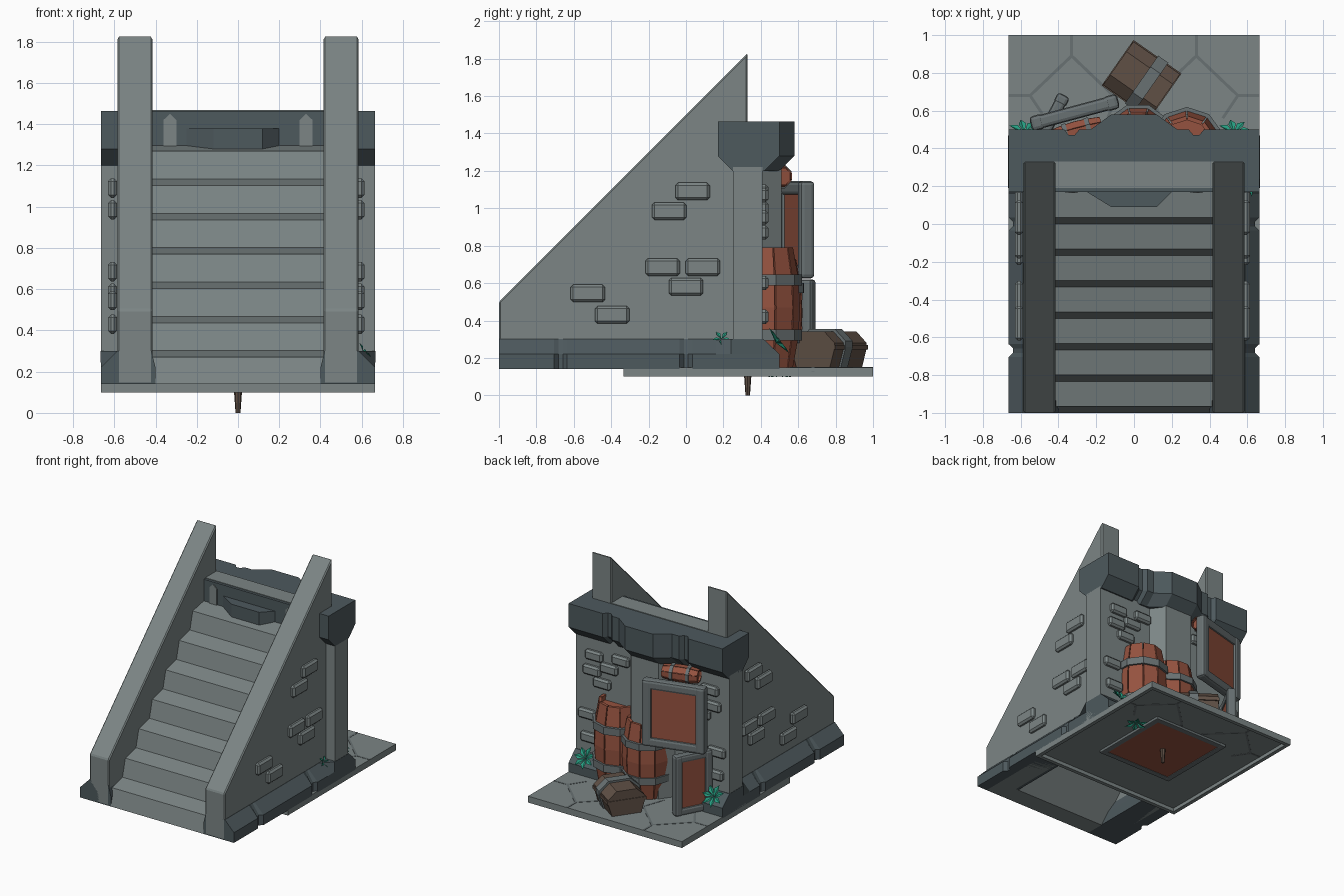
import bpy, bmesh, math
from mathutils import Matrix, Vector

cube = bpy.data.objects.get("Cube")
if cube:
    bpy.data.objects.remove(cube, do_unlink=True)


def material(name, *rgb):
    m = bpy.data.materials.new(name)
    m.use_nodes = True
    m.diffuse_color = (*rgb, 1)
    m.node_tree.nodes["Principled BSDF"].inputs["Base Color"].default_value = (*rgb, 1)
    return m


STONE = material("light stone", .20, .235, .235)
DARK = material("dark stone", .075, .1, .11)
METAL = material("grey iron", .14, .165, .17)
RUST = material("rust wood", .30, .085, .05)
BROWN = material("brown wood", .115, .08, .06)
LEAF = material("teal leaf", .02, .34, .22)


def finish(name, bm, mat, bevel=0, loc=(0, 0, 0), rot=(0, 0, 0), segments=1):
    bmesh.ops.recalc_face_normals(bm, faces=bm.faces)
    me = bpy.data.meshes.new(name)
    bm.to_mesh(me)
    bm.free()
    me.materials.append(mat)
    ob = bpy.data.objects.new(name, me)
    bpy.context.collection.objects.link(ob)
    ob.location, ob.rotation_euler = loc, rot
    if bevel:
        mod = ob.modifiers.new("bevel", "BEVEL")
        mod.width, mod.segments, mod.limit_method = bevel, segments, 'ANGLE'
    return ob


def add_loft(bm, rings, closed=False):
    vs = [[bm.verts.new(p) for p in r] for r in rings]
    pairs = list(zip(vs, vs[1:])) + ([(vs[-1], vs[0])] if closed else [])
    for a, b in pairs:
        for i in range(len(a)):
            j = (i + 1) % len(a)
            bm.faces.new((a[i], a[j], b[j], b[i]))
    if not closed:
        bm.faces.new(vs[0])
        bm.faces.new(vs[-1])


def loft(name, rings, mat, **kw):
    bm = bmesh.new()
    add_loft(bm, rings)
    return finish(name, bm, mat, **kw)


def extrude_x(name, profile, x0, x1, mat, **kw):
    return loft(name, [[(x, y, z) for y, z in profile] for x in (x0, x1)], mat, **kw)


def add_box(bm, lo, hi):
    mid = [(a + b) / 2 for a, b in zip(lo, hi)]
    size = [b - a for a, b in zip(lo, hi)]
    bmesh.ops.create_cube(bm, size=1, matrix=Matrix.Translation(mid) @ Matrix.Diagonal((*size, 1)))


def boxes(name, spans, mat, **kw):
    bm = bmesh.new()
    for lo, hi in spans:
        add_box(bm, lo, hi)
    return finish(name, bm, mat, **kw)


# Staircase with slanted risers and a hollow underside
steps, rise = 7, .1665
profile = []
for i in range(steps):
    d = i * rise
    profile += [(-1 + d, .14 if i == 0 else .135 + d), (-.965 + d, .27 + d)]
profile += [(.19, 1.30), (.19, 1.18), (-.85, .14)]
extrude_x("stairs", profile, -.43, .43, STONE)

# Side walls, plinths and raised wall bricks
side_bricks = [(.035, 1.09), (-.09, .985), (-.125, .685), (.09, .685), (0, .58), (-.525, .545), (-.395, .43)]
back_bricks = [(.5, 1.07), (.37, 1.0), (.52, .95), (.43, .87), (.56, .60), (.54, .42), (.27, 1.09)]
for s, side in ((1, "left"), (-1, "right")):
    extrude_x(side + "_wall", [(-1, .14), (-1, .5), (.33, 1.83), (.33, .14)], s * .415, s * .585, STONE, bevel=.008)
    low = [(.40, -1), (.665, -1)]
    top = [(.42, -1), (.587, -1)]
    for y in (-.67, 0):
        low += [(.665, y - .035), (.64, y - .012), (.64, y + .012), (.665, y + .035)]
        top += [(.587, y + o) for o in (-.035, -.012, .012, .035)]
    low += [(.665, .5), (.40, .5)]
    top += [(.587, .16), (.667, .24), (.667, .415), (.42, .415)]
    low.insert(-2, (.665, .16))
    low.insert(-2, (.665, .24))
    loft(side + "_plinth", [[(s * x, y, z) for x, y in ring]
                            for ring, z in ((low, .14), (low, .22), (top, .30))], DARK)
    boxes(side + "_wall_bricks", [((s * .6 - .03, y - .092, z - .047), (s * .6 + .013, y + .092, z + .047))
                                  for y, z in side_bricks], STONE, bevel=.014)
    boxes(side + "_back_bricks", [((s * x - .075, .38, z - .038), (s * x + .075, .44, z + .038))
                                  for x, z in back_bricks], STONE, bevel=.014)

# Rear wall with a chamfered centre pilaster
boxes("rear_wall", [((-.665, .25, .14), (.665, .41, 1.22))], STONE)
pil = [(-.2, .40), (-.12, .51), (.12, .51), (.2, .40)]
loft("rear_pilaster", [[(x, y, z) for x, y in pil] for z in (.14, 1.22)], STONE)

# Overhanging cornice with a central bulge and notches
half = [(.665, .5), (.37, .5), (.345, .47), (.315, .47), (.29, .5), (.23, .5), (.12, .58)]
back = half + [(-x, y) for x, y in reversed(half)]


def cornice_ring(z, shrink):
    pts = [(x, y - shrink, z) for x, y in back]
    return pts + [(-.665, .17 + shrink, z), (.665, .17 + shrink, z)]


loft("cornice", [cornice_ring(1.2, .08), cornice_ring(1.28, 0), cornice_ring(1.465, 0)], DARK)
bulge = [(-.3, .2), (-.25, .17), (-.12, .09), (.12, .09), (.2, .17), (.3, .2)]
loft("cornice_front_bulge", [[(x, y, z) for x, y in bulge] for z in (1.27, 1.38)], DARK)
boxes("top_landing", [((-.42, .19, 1.44), (.42, .33, 1.47))], STONE)
for x in (-.33, .33):
    post = [(-.032, 1.29), (.032, 1.29), (.032, 1.42), (0, 1.45), (-.032, 1.42)]
    loft("cornice_post", [[(x + a, y, z) for a, z in post] for y in (.163, .18)], STONE)

# Paved floor slab, open beneath
boxes("floor_slab", [((-.665, -.335, .128), (.665, 1, .15)),
                     ((-.665, -.335, .10), (-.635, 1, .13)), ((.635, -.335, .10), (.665, 1, .13)),
                     ((-.635, -.335, .10), (.635, -.305, .13)), ((-.635, .97, .10), (.635, 1, .13))], STONE)
bm = bmesh.new()
for s in (1, -1):
    path = [(.33, 1), (.33, .89), (.55, .68), (.665, .68)]
    seams = list(zip(path, path[1:])) + [((.33, .89), (.1, .67)), ((.55, .68), (.47, .56)), ((.1, .67), (.16, .5))]
    for a, b in seams:
        a, b = Vector((s * a[0], a[1], 0)), Vector((s * b[0], b[1], 0))
        n = (b - a).normalized().cross(Vector((0, 0, 1))) * .008
        rect = [a + n, b + n, b - n, a - n]
        for z0, z1 in ((.149, .152), (.126, .129)):
            add_loft(bm, [[p + Vector((0, 0, z)) for p in rect] for z in (z0, z1)])
finish("paving_seams", bm, METAL)


# Rounded frames holding wooden panels
def frame(name, w, h, bar, depth, panel_mat=RUST, **kw):
    x, z, d = w / 2, h / 2, depth / 2
    boxes(name, [((-x, -d, -z), (-x + bar, d, z)), ((x - bar, -d, -z), (x, d, z)),
                 ((-x + bar / 2, -d * .9, -z), (x - bar / 2, d * .9, -z + bar)),
                 ((-x + bar / 2, -d * .9, z - bar), (x - bar / 2, d * .9, z))],
          METAL, bevel=depth * .25, segments=2, **kw)
    boxes(name + "_panel", [((-x + bar * .6, -d * .55, -z + bar * .6), (x - bar * .6, d * .55, z - bar * .6))],
          panel_mat, **kw)


frame("upper_frame", .48, .52, .075, .08, loc=(-.315, .59, .885), rot=(0, 0, math.radians(15)))
frame("lower_frame", .30, .47, .06, .07, loc=(-.44, .55, .385), rot=(0, 0, math.radians(62)))
frame("floor_hatch", .66, .66, .045, .024, loc=(0, .33, .117), rot=(math.pi / 2, 0, 0))


# Barrels made of separate curved staves with iron hoops
def barrel(name, r, h, n, **kw):
    prof = [(.8, 0), (.95, .25), (1, .5), (.95, .75), (.8, 1)]
    bm = bmesh.new()
    for i in range(n):
        a, w = math.tau * i / n, math.pi / n * .93
        rings = []
        for f, t in prof:
            rings.append([(r * f * k * math.cos(a + o), r * f * k * math.sin(a + o), h * t)
                          for k, o in ((1, -w), (1, w), (.85, w), (.85, -w))])
        add_loft(bm, rings)
    add_loft(bm, [[(r * .78 * math.cos(math.tau * i / n), r * .78 * math.sin(math.tau * i / n), h * t)
                   for i in range(n)] for t in (.06, .93)])
    finish(name, bm, RUST, **kw)
    bm = bmesh.new()
    for t, f in ((.27, .96), (.73, .96)):
        q = h * .045
        rings = [[(r * (f + d) * math.cos(math.tau * (i + .5) / n), r * (f + d) * math.sin(math.tau * (i + .5) / n),
                   h * t + z) for d, z in ((-.12, -q), (.09, -q), (.09, q), (-.12, q))] for i in range(n)]
        add_loft(bm, rings, closed=True)
    finish(name + "_hoops", bm, METAL, **kw)


barrel("outer_barrel", .19, .64, 10, loc=(.28, .42, .15))
barrel("inner_barrel", .18, .58, 10, loc=(.02, .45, .15), rot=(0, 0, .3))
barrel("small_barrel", .065, .27, 8, loc=(-.43, .45, 1.17), rot=(0, math.pi / 2, math.radians(15)))

# Chest with a faceted lid and an iron strap
section = [(-.11, 0), (-.14, .1), (-.14, .13), (-.075, .19), (.075, .19), (.14, .13), (.14, .1), (.11, 0)]
place = dict(loc=(.04, .765, .15), rot=(0, 0, math.radians(-35)))
extrude_x("chest", section, -.15, .15, BROWN, **place)
extrude_x("chest_rim", [(-.147, .095), (-.147, .12), (.147, .12), (.147, .095)], -.155, .155, BROWN, **place)
extrude_x("chest_strap", [(y * 1.1, z * 1.08) for y, z in section], .0, .065, METAL, **place)


# Leafy sprigs
def sprig(name, size, n, loc, rot):
    bm = bmesh.new()
    for i in range(n):
        m = Matrix.Rotation(math.tau * i / n, 3, 'Z')
        pts = [(0, 0, 0), (.55, -.22, .3), (1, 0, .25), (.55, .22, .3), (.55, 0, .18)]
        v = [bm.verts.new(m @ Vector(p) * size) for p in pts]
        for tri in ((0, 1, 4), (1, 2, 4), (2, 3, 4), (3, 0, 4), (0, 3, 2), (0, 2, 1)):
            bm.faces.new([v[k] for k in tri])
    finish(name, bm, LEAF, loc=loc, rot=rot)


sprig("left_plant", .09, 7, (.53, .48, .28), (-.9, 0, 0))
sprig("right_plant", .09, 7, (-.58, .48, .28), (-.9, 0, 0))
sprig("side_sprig", .05, 5, (.605, .19, .30), (0, .9, 0))
sprig("under_plant", .09, 6, (.4, .5, .125), (math.pi, 0, 0))

# Pointed peg under the floor
bm = bmesh.new()
bmesh.ops.create_cone(bm, cap_ends=True, segments=8, radius1=.012, radius2=.022, depth=.14,
                      matrix=Matrix.Translation((0, .33, .07)))
finish("floor_peg", bm, BROWN)
